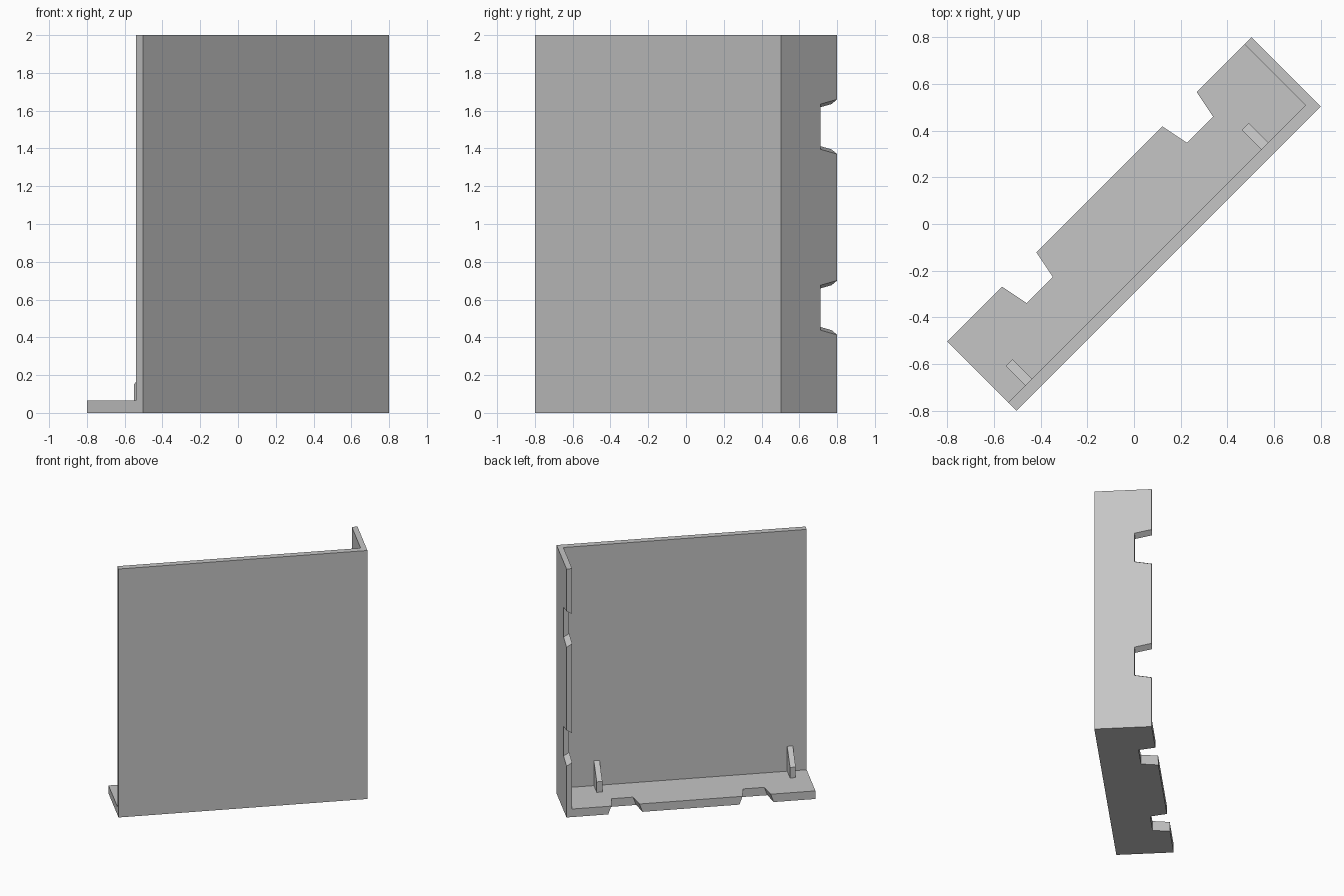
import bpy, bmesh
from mathutils import Matrix
from math import radians

if "Cube" in bpy.data.objects:
    bpy.data.objects.remove(bpy.data.objects["Cube"])

TURN = Matrix.Rotation(radians(45), 4, 'Z')   # panel set stands diagonally
U, V = 0.922, 0.21                            # half length, half depth
WALL_V = -0.16                                # inner face of the big wall
SIDE_U = 0.88                                 # inner face of the narrow wall
FLOOR = 0.065
NOTCH_V = 0.085                               # how far the notches reach in

grey = bpy.data.materials.new("plain_grey")
grey.diffuse_color = (0.56, 0.56, 0.56, 1)
grey.use_nodes = True
grey.node_tree.nodes["Principled BSDF"].inputs["Base Color"].default_value = grey.diffuse_color


def loft(name, a, b):
    """Solid between two matching outlines."""
    bm = bmesh.new()
    va = [bm.verts.new(p) for p in a]
    vb = [bm.verts.new(p) for p in b]
    bm.faces.new(va)
    bm.faces.new(vb)
    for i in range(len(va)):
        j = (i + 1) % len(va)
        bm.faces.new((va[i], va[j], vb[j], vb[i]))
    bm.transform(TURN)
    bmesh.ops.recalc_face_normals(bm, faces=bm.faces)
    me = bpy.data.meshes.new(name)
    bm.to_mesh(me)
    bm.free()
    me.materials.append(grey)
    ob = bpy.data.objects.new(name, me)
    bpy.context.collection.objects.link(ob)
    return ob


def notched(start, end, notches, grow):
    """Strip outline (along, v) with two flared notches in its free edge."""
    pts = [(end, WALL_V), (start, WALL_V), (start, V)]
    for lo, hi in notches:
        lo, hi = lo - grow, hi + grow
        pts += [(lo, V), (lo + 0.025, NOTCH_V), (hi - 0.025, NOTCH_V), (hi, V)]
    return pts + [(end, V)]


# Big wall
wall = [(-U, -V), (U, -V), (U, WALL_V), (-U, WALL_V)]
loft("main_wall", [(u, v, 0) for u, v in wall], [(u, v, 2) for u, v in wall])

# Floor strip, notches wider on the underside
slots = [(-0.59, -0.382), (0.382, 0.59)]
loft("floor_strip",
     [(u, v, 0) for u, v in notched(-U, SIDE_U, slots, 0.023)],
     [(u, v, FLOOR) for u, v in notched(-U, SIDE_U, slots, 0)])

# Narrow side wall, notches wider on the outer face
slots = [(0.438, 0.676), (1.395, 1.635)]
loft("side_wall",
     [(U, v, z) for z, v in notched(0, 2, slots, 0.025)],
     [(SIDE_U, v, z) for z, v in notched(0, 2, slots, 0)])

# Sloped support ribs between floor and wall
rib = [(WALL_V, FLOOR), (-0.041, FLOOR), (-0.041, 0.15), (WALL_V, 0.265)]
for i, u in enumerate((-0.82, 0.612)):
    loft(f"support_rib_{i + 1}",
         [(u, v, z) for v, z in rib],
         [(u + 0.042, v, z) for v, z in rib])
